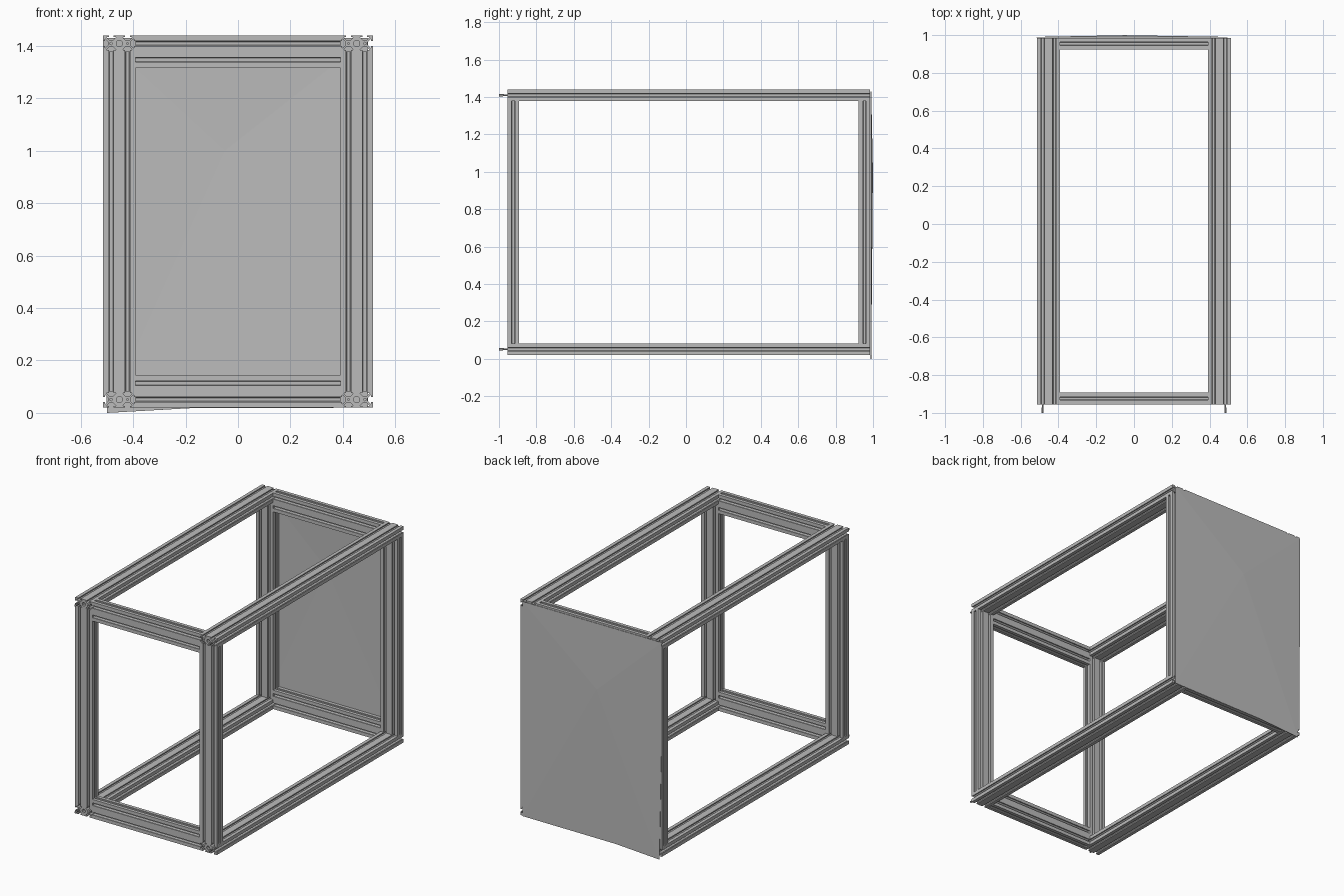
import bpy
import math
from mathutils import Matrix, Vector

cube = bpy.data.objects.get("Cube")
if cube:
    bpy.data.objects.remove(cube)

CELL = 0.062          # width of one extrusion cell
HALF = CELL / 2

grey = bpy.data.materials.new("aluminium_grey")
grey.diffuse_color = (0.5, 0.5, 0.5, 1)
grey.use_nodes = True
grey.node_tree.nodes["Principled BSDF"].inputs["Base Color"].default_value = (0.5, 0.5, 0.5, 1)


def slot(center, angle):
    """T-slot outline on a side whose outward normal is at the given angle."""
    out = Vector((math.cos(angle), math.sin(angle)))
    along = Vector((-out.y, out.x))
    half = [(0.009, 0), (0.009, 0.007), (0.018, 0.007), (0.006, 0.02)]
    path = [(-t, d) for t, d in half] + [(t, d) for t, d in reversed(half)]
    return [Vector(center) + along * t - out * d for t, d in path]


def ring(x, radius, sides=8):
    return [Vector((x + radius * math.cos(2 * math.pi * i / sides),
                    radius * math.sin(2 * math.pi * i / sides))) for i in range(sides)]


# Double T-slot section: outline, two bores and a central cavity
q = math.pi / 2
outline = [Vector((-CELL, -HALF)), *slot((-HALF, -HALF), -q), *slot((HALF, -HALF), -q),
           Vector((CELL, -HALF)), *slot((CELL, 0), 0),
           Vector((CELL, HALF)), *slot((HALF, HALF), q), *slot((-HALF, HALF), q),
           Vector((-CELL, HALF)), *slot((-CELL, 0), 2 * q)]
section = [outline, ring(-HALF, 0.004), ring(HALF, 0.004), ring(0, 0.012)]


def extrusion(name, length, center, wide, axis):
    """Extrude the section along axis, with its wide side along wide."""
    curve = bpy.data.curves.new(name + "_curve", "CURVE")
    curve.dimensions = "2D"
    curve.fill_mode = "BOTH"
    curve.extrude = length / 2
    for loop in section:
        spline = curve.splines.new("POLY")
        spline.points.add(len(loop) - 1)
        for point, co in zip(spline.points, loop):
            point.co = (co.x, co.y, 0, 1)
        spline.use_cyclic_u = True
    helper = bpy.data.objects.new(name + "_helper", curve)
    bpy.context.scene.collection.objects.link(helper)
    bpy.context.view_layer.update()
    mesh = bpy.data.meshes.new_from_object(
        helper.evaluated_get(bpy.context.evaluated_depsgraph_get()))
    bpy.data.objects.remove(helper)
    x, z = Vector(wide), Vector(axis)
    turn = Matrix((x, z.cross(x), z)).transposed().to_4x4()
    mesh.transform(Matrix.Translation(center) @ turn)
    finish(name, mesh)


def finish(name, mesh):
    mesh.materials.clear()
    mesh.materials.append(grey)
    for face in mesh.polygons:
        face.use_smooth = False
        face.material_index = 0
    obj = bpy.data.objects.new(name, mesh)
    bpy.context.scene.collection.objects.link(obj)
    return obj


X, Y, Z = (1, 0, 0), (0, 1, 0), (0, 0, 1)
FRONT, BACK, BOTTOM, TOP = -0.955, 0.985, 0.02, 1.44
side_x = 0.4525

for side, sx in (("left", side_x), ("right", -side_x)):
    # Long rails
    for level, z in (("bottom", BOTTOM + HALF), ("top", TOP - HALF)):
        extrusion(f"{level}_{side}_rail", BACK - FRONT, (sx, (FRONT + BACK) / 2, z), X, Y)
        # Thin pin reaching out of the rail's front end
        pin_x = math.copysign(0.484, sx)
        bpy.ops.mesh.primitive_cone_add(vertices=6, radius1=0.003, radius2=0.007, depth=0.06,
                                        location=(pin_x, -0.97, z), rotation=(q, 0, 0))
        pin = bpy.context.object
        pin.name = f"{level}_{side}_pin"
        pin.data.materials.append(grey)
    # Upright posts
    for end, y in (("front", FRONT + HALF), ("back", BACK - HALF)):
        extrusion(f"{end}_{side}_post", TOP - BOTTOM - 2 * CELL,
                  (sx, y, (TOP + BOTTOM) / 2), X, Z)

# Cross rails, standing on their narrow side
for end, y in (("front", FRONT + HALF), ("back", BACK - HALF)):
    for level, z in (("bottom", BOTTOM + CELL), ("top", TOP - CELL)):
        extrusion(f"{end}_{level}_cross_rail", 2 * (side_x - CELL), (0, y, z), Z, X)

# Thin, slightly bowed back panel
rim = [(-0.515, 1.43), (-0.515, 0.75), (-0.5, 0), (-0.18, 0.018), (0.495, 0.02), (0.495, 1.43)]
verts = [(x, 0.989, z) for x, z in rim] + [(-0.05, 0.998, 1.0)]
faces = [(i, (i + 1) % len(rim), len(rim)) for i in range(len(rim))]
sheet = bpy.data.meshes.new("back_panel")
sheet.from_pydata(verts, [], faces)
panel = finish("back_panel", sheet)
solid = panel.modifiers.new("thickness", "SOLIDIFY")
solid.thickness = 0.003
solid.offset = 0
